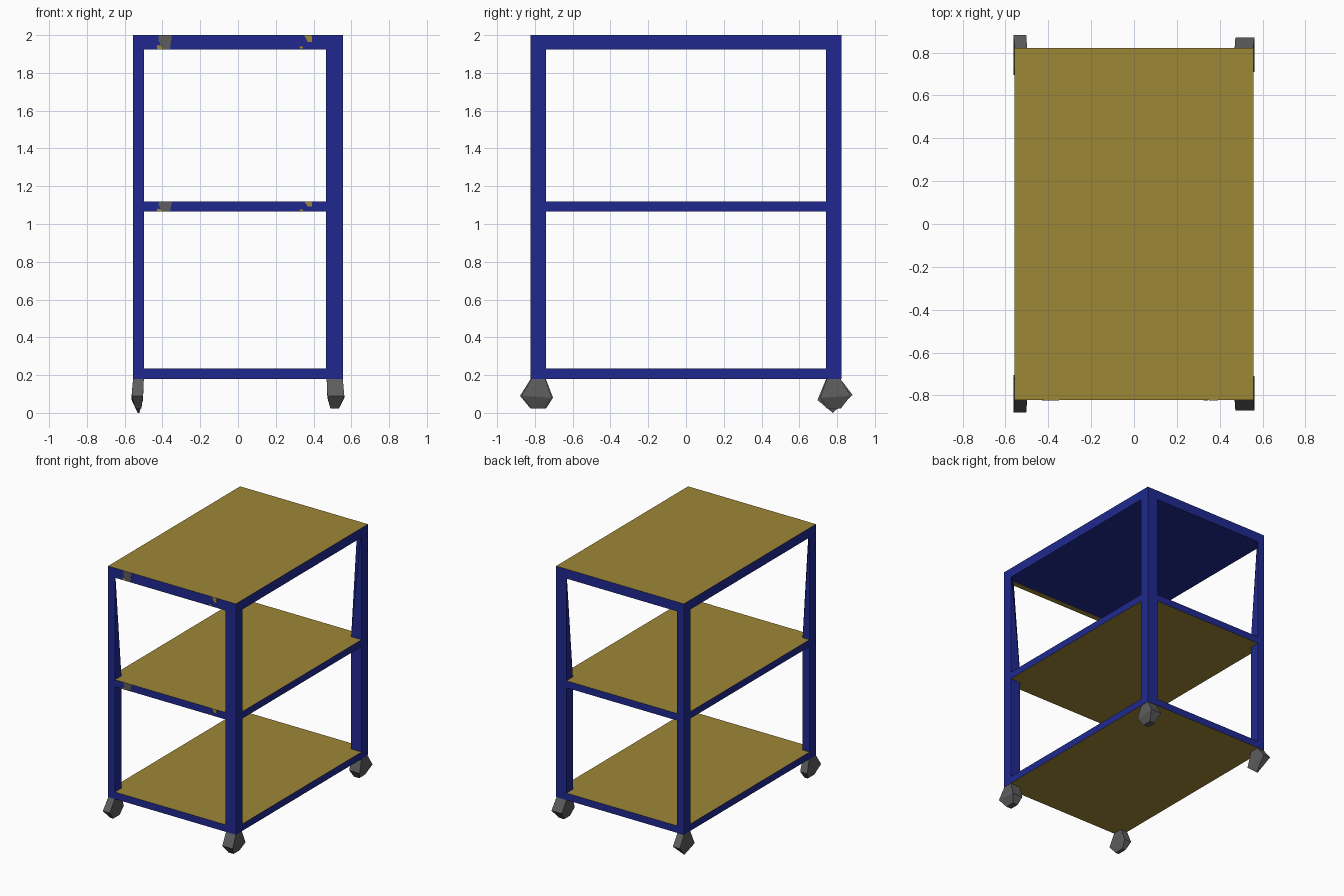
import bpy, bmesh

if "Cube" in bpy.data.objects:
    bpy.data.objects.remove(bpy.data.objects["Cube"])


def material(name, rgb):
    m = bpy.data.materials.new(name)
    m.diffuse_color = (*rgb, 1.0)
    m.use_nodes = True
    m.node_tree.nodes["Principled BSDF"].inputs["Base Color"].default_value = m.diffuse_color
    return m


BLUE = material("frame blue", (0.014, 0.022, 0.275))
OCHRE = material("shelf ochre", (0.340, 0.245, 0.037))
GREY = material("wheel grey", (0.110, 0.110, 0.110))

X, Y = 0.557, 0.822      # half width and half depth of the frame
MID = 1.12               # top of the middle shelf
UNDER = 1.925            # underside of the top shelf


def hull(name, points, mats, rule=None):
    """Flat-faced convex solid through the points; rule picks the material per face."""
    bm = bmesh.new()
    for p in points:
        bm.verts.new(p)
    bmesh.ops.convex_hull(bm, input=bm.verts[:])
    loose = [v for v in bm.verts if not v.link_faces]
    bmesh.ops.delete(bm, geom=loose, context='VERTS')
    bmesh.ops.dissolve_limit(bm, angle_limit=0.002, verts=bm.verts[:], edges=bm.edges[:])
    bmesh.ops.recalc_face_normals(bm, faces=bm.faces[:])
    bm.normal_update()
    if rule:
        for f in bm.faces:
            f.material_index = rule(f.normal)
    me = bpy.data.meshes.new(name)
    bm.to_mesh(me)
    bm.free()
    for m in mats:
        me.materials.append(m)
    ob = bpy.data.objects.new(name, me)
    bpy.context.collection.objects.link(ob)
    return ob


def box(name, x0, x1, y0, y1, z0, z1, mats, rule=None):
    pts = [(x, y, z) for x in (x0, x1) for y in (y0, y1) for z in (z0, z1)]
    return hull(name, pts, mats, rule)


# Shelves: blue rims with ochre boards, the top one blue underneath
box("bottom_shelf", -X, X, -Y, Y, 0.18, 0.235, [BLUE, OCHRE], lambda n: int(abs(n.z) > 0.5))
box("middle_shelf", -X, X, -Y, Y, 1.065, MID, [BLUE, OCHRE], lambda n: int(abs(n.z) > 0.5))
box("top_shelf", -X, X, -Y, Y, UNDER, 2.0, [BLUE, OCHRE], lambda n: int(n.z > 0.5))

# Ochre strip under the front edge of the top shelf
box("front_under_strip", -X + 0.06, X - 0.03, -Y + 0.001, -Y + 0.045,
    UNDER - 0.002, UNDER + 0.001, [OCHRE])

# Corner posts: the inner corner tapers away above the middle shelf
for sx, side in ((-1, "left"), (1, "right")):
    w = 0.06 if sx < 0 else 0.09
    for sy, end in ((-1, "front"), (1, "back")):
        xo, xi, yo, yi = sx * X, sx * (X - w), sy * Y, sy * (Y - 0.08)
        pts = [(x, y, z) for x in (xo, xi) for y in (yo, yi) for z in (0.182, MID)]
        pts += [(x, y, z) for x, y in ((xo, yo), (xi, yo), (xo, yi)) for z in (1.93, 1.997)]
        hull(f"{end}_{side}_post", pts, [BLUE])

# Faceted caster wheels: (y, z, width factor) measured from the post centre, outward positive
HEX = [(0.04, 0.18, 0.95), (-0.04, 0.18, 0.95), (0.097, 0.09, 1.0), (-0.078, 0.08, 1.0),
       (0.04, 0.022, 0.5), (-0.04, 0.022, 0.5)]
PENT = [(0.035, 0.18, 0.95), (-0.04, 0.18, 0.95), (0.1, 0.095, 1.0), (-0.086, 0.068, 1.0),
        (-0.005, 0.0, 0.15)]
for sx, side in ((-1, "left"), (1, "right")):
    w = 0.06 if sx < 0 else 0.09
    cx = sx * (X - w / 2)
    for sy, end in ((-1, "front"), (1, "back")):
        prof = PENT if (sx < 0 and sy > 0) else HEX
        s = 0.92 if sx > 0 else 1.0
        pts = []
        for y, z, k in prof:
            shift = sx * 0.006 if k == 1.0 else 0.0
            for d in (-1, 1):
                pts.append((cx + shift + d * k * w / 2, sy * (0.782 + s * y), z))
        hull(f"{end}_{side}_wheel", pts, [GREY])

# Worn marks on the front rims: (x, height fraction) outlines as thin plates
MARKS = {
    "grey_mark": (GREY, [(-0.42, 1), (-0.35, 1), (-0.36, 0.0), (-0.40, 0.0), (-0.42, 0.6)]),
    "ochre_mark": (OCHRE, [(-0.43, 0.0), (-0.40, 0.0), (-0.405, 0.25), (-0.43, 0.3)]),
    "small_ochre_mark": (OCHRE, [(0.35, 1), (0.39, 1), (0.392, 0.5), (0.37, 0.5)]),
    "tiny_ochre_mark": (OCHRE, [(0.325, 0.2), (0.345, 0.2), (0.345, 0.05), (0.33, 0.05)]),
}
for level, z0, z1 in (("top", UNDER, 2.0), ("middle", 1.065, MID)):
    for name, (mat, outline) in MARKS.items():
        pts = [(x, -Y + d, z0 + f * (z1 - z0)) for x, f in outline for d in (-0.002, 0.001)]
        hull(f"{level}_{name}", pts, [mat])
